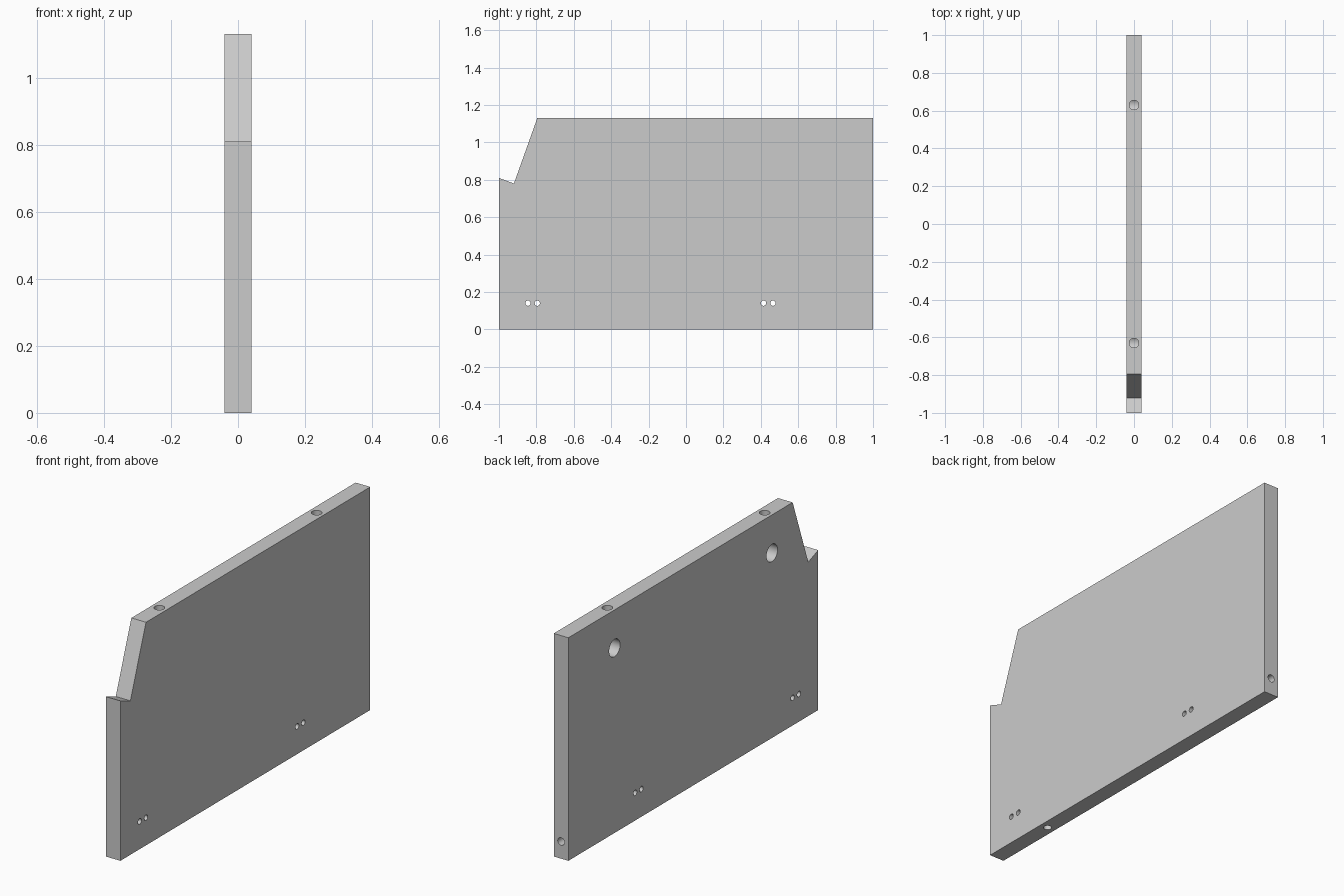
import bpy, bmesh
from math import pi, radians
from mathutils import Vector

if "Cube" in bpy.data.objects:
    bpy.data.objects.remove(bpy.data.objects["Cube"])

T = 0.041  # half thickness of the board

# Board: side profile (y, z) extruded through its thickness
profile = [(-1, 0), (1, 0), (1, 1.13), (-0.795, 1.13), (-0.92, 0.78), (-1, 0.81)]
bm = bmesh.new()
face = bm.faces.new([bm.verts.new((-T, y, z)) for y, z in profile])
ext = bmesh.ops.extrude_face_region(bm, geom=[face])
bmesh.ops.translate(bm, vec=(2 * T, 0, 0),
                    verts=[v for v in ext["geom"] if isinstance(v, bmesh.types.BMVert)])
bmesh.ops.recalc_face_normals(bm, faces=bm.faces)
mesh = bpy.data.meshes.new("side_panel")
bm.to_mesh(mesh)
bm.free()
panel = bpy.data.objects.new("side_panel", mesh)
bpy.context.collection.objects.link(panel)
bpy.context.view_layer.objects.active = panel


def drill(start, end, radius):
    """Cut a round hole between two points, then remove the cutter."""
    a, b = Vector(start), Vector(end)
    bpy.ops.mesh.primitive_cylinder_add(
        vertices=40, radius=radius, depth=(b - a).length, location=(a + b) / 2,
        rotation=(b - a).to_track_quat('Z', 'Y').to_euler())
    cutter = bpy.context.object
    cutter.name = "drill_cutter"
    cutter.hide_render = True
    bpy.context.view_layer.objects.active = panel
    mod = panel.modifiers.new("hole", 'BOOLEAN')
    mod.operation = 'DIFFERENCE'
    mod.solver = 'EXACT'
    mod.object = cutter
    bpy.ops.object.modifier_apply(modifier=mod.name)
    bpy.data.objects.remove(cutter)


# Pairs of small through holes near the bottom
for y in (-0.845, -0.795, 0.415, 0.465):
    drill((-0.1, y, 0.14), (0.1, y, 0.14), 0.014)

# Cam sockets in the left face, each met by a bolt hole from the top edge
for y in (-0.63, 0.63):
    drill((-0.1, y, 0.937), (0.028, y, 0.937), 0.044)
    drill((0, y, 1.2), (0, y, 0.937), 0.025)

# Blind dowel holes in the bottom edge and the back edge
drill((0, -0.63, -0.1), (0, -0.63, 0.13), 0.019)
drill((0, 1.1, 0.087), (0, 0.87, 0.087), 0.019)

# Smooth hole walls, sharp board edges
bpy.ops.object.select_all(action='DESELECT')
panel.select_set(True)
bpy.context.view_layer.objects.active = panel
bpy.ops.object.shade_smooth_by_angle(angle=radians(30))
